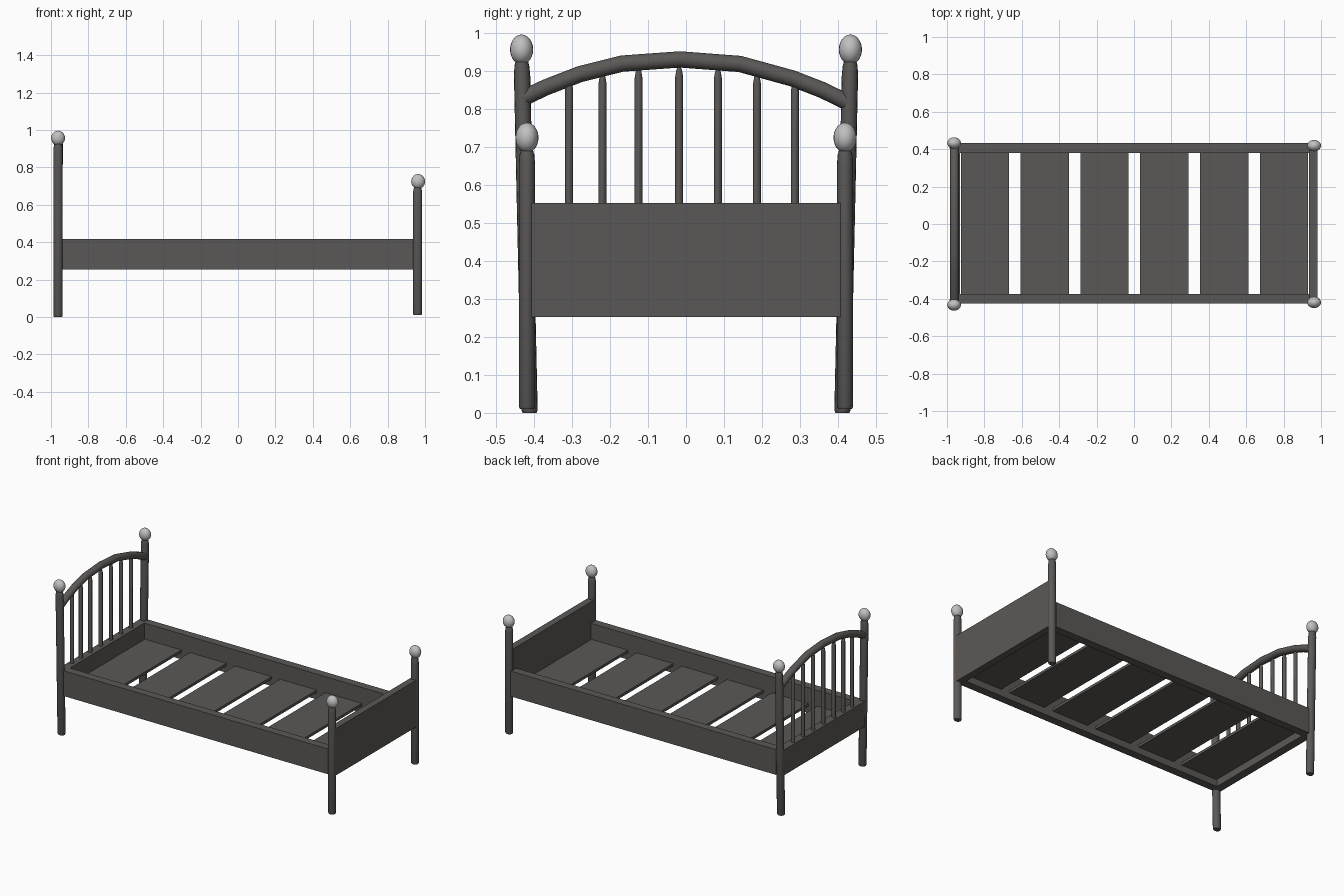
import bpy, bmesh, math
from mathutils import Vector

if "Cube" in bpy.data.objects:
    bpy.data.objects.remove(bpy.data.objects["Cube"])


def material(name, rgb):
    m = bpy.data.materials.new(name)
    m.diffuse_color = (*rgb, 1)
    m.use_nodes = True
    m.node_tree.nodes["Principled BSDF"].inputs["Base Color"].default_value = m.diffuse_color
    return m


DARK = material("dark wood", (0.105, 0.098, 0.093))
PALE = material("pale knob", (0.53, 0.53, 0.53))


def finish(bm, name, mat, smooth=False):
    bmesh.ops.recalc_face_normals(bm, faces=bm.faces)
    me = bpy.data.meshes.new(name)
    bm.to_mesh(me)
    bm.free()
    ob = bpy.data.objects.new(name, me)
    bpy.context.collection.objects.link(ob)
    me.materials.append(mat)
    if smooth:
        bpy.ops.object.select_all(action='DESELECT')
        ob.select_set(True)
        bpy.context.view_layer.objects.active = ob
        bpy.ops.object.shade_smooth_by_angle(angle=math.radians(40))
    return ob


def box(name, x0, x1, y0, y1, z0, z1):
    bm = bmesh.new()
    bmesh.ops.create_cube(bm, size=1)
    for v in bm.verts:
        v.co = ((x0 + x1) / 2 + v.co.x * (x1 - x0),
                (y0 + y1) / 2 + v.co.y * (y1 - y0),
                (z0 + z1) / 2 + v.co.z * (z1 - z0))
    return finish(bm, name, DARK)


def rod(name, rings, sides):
    """Upright rod from rings of (centre x, y, z, radius x, radius y)."""
    bm = bmesh.new()
    loops = []
    for x, y, z, rx, ry in rings:
        loops.append([bm.verts.new((x + rx * math.cos(2 * math.pi * i / sides),
                                    y + ry * math.sin(2 * math.pi * i / sides), z))
                      for i in range(sides)])
    for a, b in zip(loops, loops[1:]):
        for i in range(sides):
            j = (i + 1) % sides
            bm.faces.new((a[i], a[j], b[j], b[i]))
    bm.faces.new(loops[0][::-1])
    bm.faces.new(loops[-1])
    return finish(bm, name, DARK, True)


def knob(name, x, y, z):
    bm = bmesh.new()
    bmesh.ops.create_uvsphere(bm, u_segments=20, v_segments=14, radius=1)
    for v in bm.verts:
        v.co = (x + v.co.x * 0.037, y + v.co.y * 0.0305, z + v.co.z * 0.0395)
    return finish(bm, name, PALE, True)


# Posts with rounded necks and ball knobs; head posts splay slightly outwards
def post(name, x, y_low, y_high, z0, z1):
    rings = []
    for z, k in ((z0, 0.85), (z0 + 0.008, 1), (z1 - 0.055, 1), (z1 - 0.03, 0.9),
                 (z1 - 0.01, 0.65), (z1, 0.5)):
        t = (z - z0) / (z1 - z0)
        rings.append((x, y_low + (y_high - y_low) * t, z, 0.025 * k, 0.0215 * k))
    rod(name, rings, 16)


for side, tag in ((-1, "front"), (1, "back")):
    post("head_post_" + tag, -0.962, side * 0.412, side * 0.433, 0, 0.945)
    knob("head_knob_" + tag, -0.962, side * 0.433, 0.957)
    post("foot_post_" + tag, 0.96, side * 0.419, side * 0.419, 0.01, 0.71)
    knob("foot_knob_" + tag, 0.963, side * 0.419, 0.725)

# Side rails, headboard panel and footboard
box("side_rail_front", -0.94, 0.94, -0.425, -0.373, 0.255, 0.417)
box("side_rail_back", -0.94, 0.94, 0.38, 0.432, 0.255, 0.417)
box("head_panel", -0.982, -0.93, -0.41, 0.41, 0.255, 0.417)
box("foot_panel", 0.936, 0.98, -0.41, 0.41, 0.253, 0.553)

# Slats
for i in range(6):
    x = -0.797 + i * 0.3198
    box("slat_%d" % (i + 1), x - 0.129, x + 0.129, -0.375, 0.382, 0.298, 0.315)

# Headboard arch, swept as an oval tube
path = [(-0.425, 0.831), (-0.37, 0.857), (-0.28, 0.892), (-0.168, 0.92), (-0.016, 0.931),
        (0.142, 0.919), (0.28, 0.881), (0.36, 0.85), (0.425, 0.818)]
bm = bmesh.new()
N = 14
loops = []
for i, p in enumerate(path):
    a, b = path[max(i - 1, 0)], path[min(i + 1, len(path) - 1)]
    t = Vector((0, b[0] - a[0], b[1] - a[1])).normalized()
    n = Vector((0, -t.z, t.y))
    c = Vector((-0.96, p[0], p[1]))
    loops.append([bm.verts.new(c + n * 0.022 * math.sin(2 * math.pi * k / N)
                               + Vector((0.0235 * math.cos(2 * math.pi * k / N), 0, 0)))
                  for k in range(N)])
for a, b in zip(loops, loops[1:]):
    for k in range(N):
        j = (k + 1) % N
        bm.faces.new((a[k], a[j], b[j], b[k]))
bm.faces.new(loops[0])
bm.faces.new(loops[-1][::-1])
finish(bm, "headboard_arch", DARK, True)

# Spindles with tapered tips touching the arch
for i, (y, top) in enumerate(((-0.308, 0.878), (-0.22, 0.893), (-0.125, 0.906), (-0.018, 0.91),
                              (0.084, 0.906), (0.187, 0.892), (0.287, 0.874))):
    rod("spindle_%d" % (i + 1),
        [(-0.96, y, 0.41, 0.0125, 0.011), (-0.96, y, top - 0.025, 0.0125, 0.011),
         (-0.96, y, top - 0.008, 0.009, 0.008), (-0.96, y, top, 0.006, 0.005)], 10)
